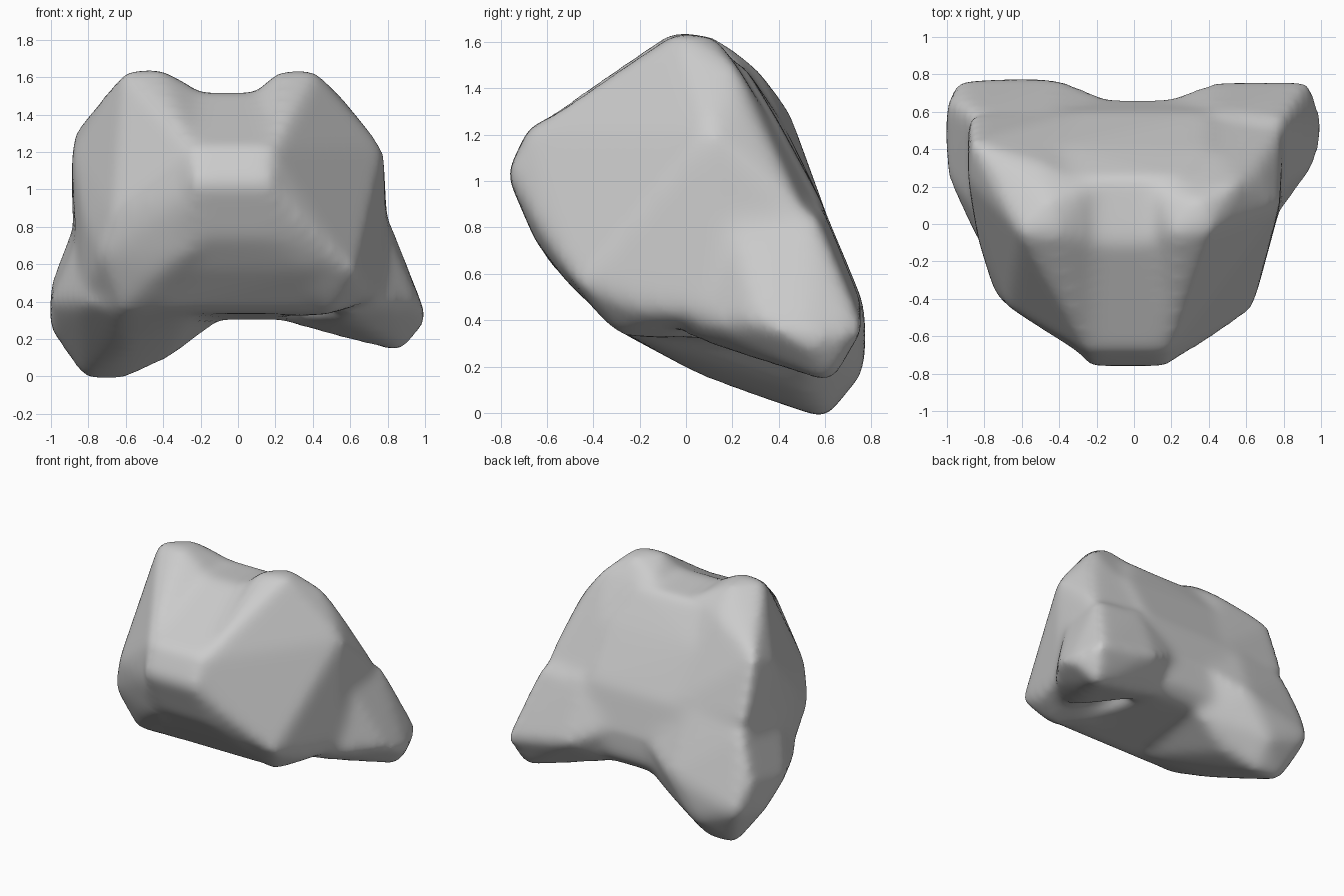
import bpy
import bmesh

default_cube = bpy.data.objects.get("Cube")
if default_cube:
    bpy.data.objects.remove(default_cube, do_unlink=True)


def add_chunk(target, corners):
    """Add the convex chunk of stone spanned by a few corner points."""
    chunk = bmesh.new()
    for corner in corners:
        chunk.verts.new(corner)
    bmesh.ops.convex_hull(chunk, input=list(chunk.verts))
    loose = [v for v in chunk.verts if not v.link_faces]
    bmesh.ops.delete(chunk, geom=loose, context="VERTS")
    bmesh.ops.recalc_face_normals(chunk, faces=list(chunk.faces))
    piece = bpy.data.meshes.new("chunk")
    chunk.to_mesh(piece)
    chunk.free()
    target.from_mesh(piece)
    bpy.data.meshes.remove(piece)


# Central mass with the blunt nose and the low saddle on top
core = [
    (-.24, -.775, 1.03), (.18, -.775, 1.03), (-.26, -.68, 1.23), (.18, -.68, 1.23),
    (-.35, -.1, 1.52), (.25, -.1, 1.52), (-.35, .25, 1.5), (.25, .25, 1.5),
    (-.4, .42, 1.25), (.4, .4, 1.25), (-.4, .6, .88), (.4, .6, .88),
    (-.2, .66, .6), (.2, .66, .6), (-.2, .65, .4), (.2, .65, .4),
    (-.25, .55, .3), (.25, .55, .3), (-.4, -.28, .34), (.4, -.28, .34),
    (-.4, -.51, .57), (.4, -.52, .57), (-.2, -.65, .74), (.2, -.65, .74),
]

# Right half: peak, upright flank and front corner
right_flank = [
    (-.61, -.05, 1.64), (-.42, -.05, 1.65), (-.45, .12, 1.63), (-.5, .32, 1.48),
    (-.87, .44, 1.32), (-.89, .24, 1.2), (-.83, -.1, .85), (-.67, -.45, .88),
    (-.74, -.39, .65), (-.24, -.69, 1.22), (-.2, -.75, 1), (-.62, -.31, .37),
    (-.85, 0, .4), (-.89, .58, .9), (-.3, .6, .88), (-.2, .6, .4),
    (-.25, -.62, .67), (-.42, -.28, 1.49), (-.24, -.08, 1.55), (-.24, .2, 1.53),
    (-.45, -.48, .55), (-.3, -.28, .35),
]

# Right foot, the lowest part, sloping up to the front edge
right_foot = [
    (-1, .65, .5), (-1.01, .5, .25), (-1, .25, .4), (-.95, .77, .3),
    (-.4, .78, .45), (-.62, .6, -.025), (-.82, .6, -.025), (-.6, .1, .14),
    (-.38, .5, .09), (-.6, .77, .17), (-.88, .6, .82), (-.45, .6, .88),
    (-.12, .66, .6), (-.12, .55, .28), (-.84, -.1, .4), (-.62, -.31, .36),
    (-.25, -.25, .34), (-.87, .1, .7), (-.45, -.4, .45),
]

# Left half: peak and the broad slanting flank
left_flank = [
    (.22, -.05, 1.64), (.41, -.03, 1.64), (.35, .12, 1.63), (.55, .22, 1.5),
    (.67, .27, 1.3), (.78, .1, 1.22), (.19, -.68, 1.22), (.17, -.76, 1.03),
    (.38, -.64, .8), (.63, -.47, .55), (.69, -.2, .43), (.5, -.3, .33),
    (.79, .12, .42), (.3, -.1, .31), (.8, .52, .85), (.3, .6, .88),
    (.2, .6, .5), (.2, -.65, .74), (.12, -.05, 1.55), (.12, .2, 1.52),
]

# Left foot, a short spur
left_foot = [
    (1.02, .52, .3), (.98, .33, .38), (.94, .77, .36), (.88, .63, .12),
    (.45, .77, .45), (.5, .55, .22), (.8, .56, .86), (.45, .6, .87),
    (.15, .66, .6), (.2, .55, .3), (.55, .1, .3), (.8, .08, .38),
    (.75, .61, .19), (.6, 0, .33), (.79, .2, .82),
]

# Merge the chunks into one body
body = bmesh.new()
for corners in (core, right_flank, right_foot, left_flank, left_foot):
    add_chunk(body, corners)
rough_mesh = bpy.data.meshes.new("boulder_rough")
body.to_mesh(rough_mesh)
body.free()
boulder = bpy.data.objects.new("boulder", rough_mesh)
bpy.context.scene.collection.objects.link(boulder)

# Fuse into one skin and wear the edges down
fuse = boulder.modifiers.new("fuse", "REMESH")
fuse.mode = "VOXEL"
fuse.voxel_size = 0.03
wear = boulder.modifiers.new("wear", "SMOOTH")
wear.factor = 0.5
wear.iterations = 22

# Bake the modifiers into a smooth shaded mesh
bpy.context.view_layer.update()
depsgraph = bpy.context.evaluated_depsgraph_get()
stone_mesh = bpy.data.meshes.new_from_object(boulder.evaluated_get(depsgraph))
boulder.modifiers.clear()
boulder.data = stone_mesh
bpy.data.meshes.remove(rough_mesh)
for face in stone_mesh.polygons:
    face.use_smooth = True

# Plain grey stone
stone = bpy.data.materials.new("grey_stone")
stone.use_nodes = True
grey = (.6, .6, .6, 1)
stone.diffuse_color = grey
for node in stone.node_tree.nodes:
    if node.type == "BSDF_PRINCIPLED":
        node.inputs["Base Color"].default_value = grey
stone_mesh.materials.clear()
stone_mesh.materials.append(stone)
